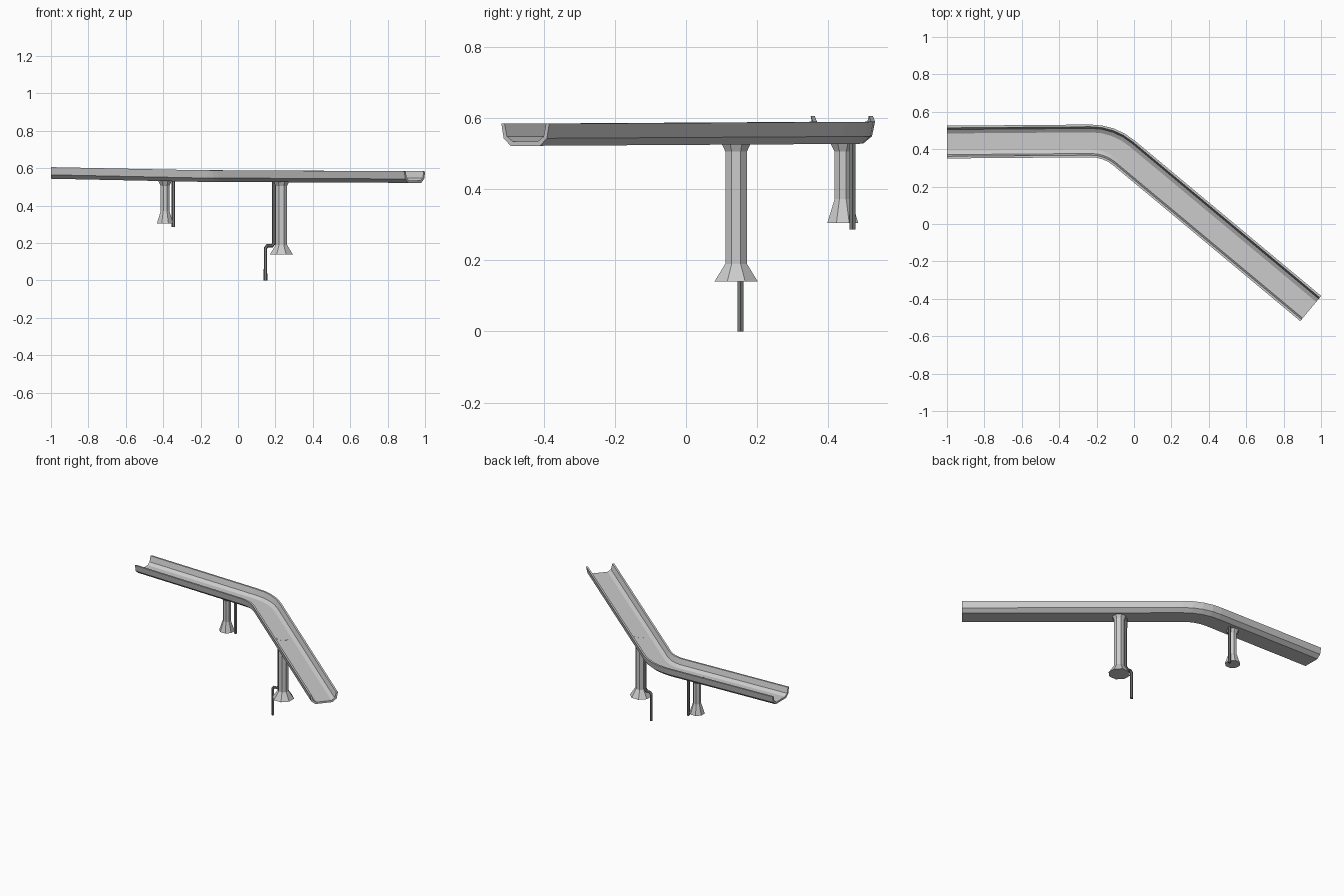
import bpy, bmesh, math
from mathutils import Vector

if "Cube" in bpy.data.objects:
    bpy.data.objects.remove(bpy.data.objects["Cube"])


def make_object(name, bm):
    bmesh.ops.recalc_face_normals(bm, faces=bm.faces)
    mesh = bpy.data.meshes.new(name)
    bm.to_mesh(mesh)
    bm.free()
    obj = bpy.data.objects.new(name, mesh)
    bpy.context.collection.objects.link(obj)
    return obj


def skin(name, rings):
    """Join closed rings of points into a capped solid."""
    bm = bmesh.new()
    loops = [[bm.verts.new(p) for p in ring] for ring in rings]
    n = len(loops[0])
    for a, b in zip(loops, loops[1:]):
        for i in range(n):
            j = (i + 1) % n
            bm.faces.new((a[i], a[j], b[j], b[i]))
    bm.faces.new(loops[0])
    bm.faces.new(loops[-1])
    return make_object(name, bm)


# Trough centreline: two straights joined by an arc
start, corner, end = Vector((-1, 0.438)), Vector((-0.132, 0.445)), Vector((0.945, -0.452))
d1, d2 = (corner - start).normalized(), (end - corner).normalized()
a1 = math.atan2(d1.y, d1.x)
a2 = math.atan2(d2.y, d2.x)
tangent = 0.1
radius = tangent / math.tan((a1 - a2) / 2)
arc_start = corner - d1 * tangent
centre = arc_start + Vector((d1.y, -d1.x)) * radius
path = [(start, a1, 0.544)]
STEPS = 4
for k in range(STEPS + 1):
    a = a1 + (a2 - a1) * k / STEPS
    p = centre + Vector((-math.sin(a), math.cos(a))) * radius
    path.append((p, a, 0.528 - 0.001 * k / STEPS))
path.append((end, a2, 0.522))

# Trough section: outer side then inner side, mirrored about the centre
outer = [(0.0875, 0.062), (0.079, 0.021), (0.054, 0)]
inner = [(0.046, 0.012), (0.067, 0.026), (0.076, 0.062)]
section = (outer + [(-u, z) for u, z in reversed(outer)]
           + [(-u, z) for u, z in reversed(inner)] + inner)
rings = [[(p.x - math.sin(a) * u, p.y + math.cos(a) * u, h + z) for u, z in section]
         for p, a, h in path]
skin("trough", rings)


def pillar(name, x, y, profile, sides=8):
    skin(name, [[(x + r * math.cos(2 * math.pi * (i + 0.5) / sides),
                  y + r * math.sin(2 * math.pi * (i + 0.5) / sides), z)
                 for i in range(sides)] for r, z in profile])


# Pillars with flared feet and heads
pillar("short_pillar", -0.39, 0.441,
       [(0.047, 0.305), (0.025, 0.372), (0.025, 0.506), (0.038, 0.53), (0.038, 0.5445)])
pillar("tall_pillar", 0.232, 0.141,
       [(0.066, 0.14), (0.033, 0.19), (0.033, 0.506), (0.043, 0.526), (0.043, 0.538)])


def pipe(name, points):
    curve = bpy.data.curves.new(name, 'CURVE')
    curve.dimensions = '3D'
    curve.bevel_depth = 0.0095
    curve.bevel_resolution = 1
    curve.use_fill_caps = True
    spline = curve.splines.new('POLY')
    spline.points.add(len(points) - 1)
    for sp, p in zip(spline.points, points):
        sp.co = (*p, 1)
    obj = bpy.data.objects.new(name, curve)
    bpy.context.collection.objects.link(obj)
    for s in curve.splines:
        s.use_smooth = False
    mat = bpy.data.materials.get("dark_metal") or bpy.data.materials.new("dark_metal")
    mat.diffuse_color = (0.2, 0.21, 0.21, 1)
    mat.use_nodes = True
    mat.node_tree.nodes["Principled BSDF"].inputs["Base Color"].default_value = mat.diffuse_color
    curve.materials.append(mat)


# Drain pipes beside the pillars
pipe("short_pipe", [(-0.345, 0.468, 0.287), (-0.345, 0.468, 0.533)])
pipe("tall_pipe", [(0.147, 0.153, 0), (0.147, 0.153, 0.173), (0.157, 0.153, 0.186),
                   (0.182, 0.153, 0.186), (0.192, 0.153, 0.199), (0.192, 0.153, 0.53)])
